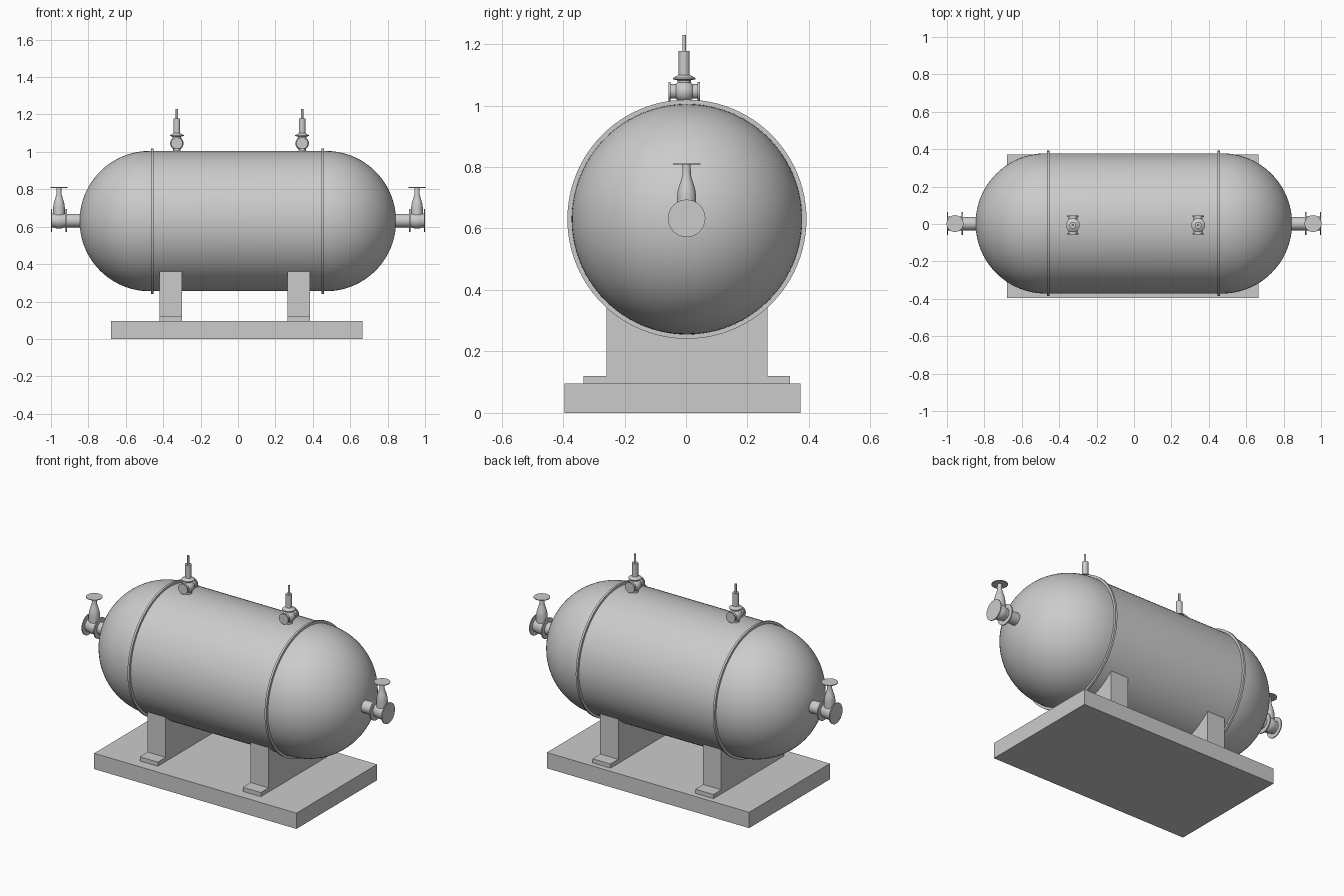
import bpy, bmesh, math
from mathutils import Vector, Matrix

if "Cube" in bpy.data.objects:
    bpy.data.objects.remove(bpy.data.objects["Cube"])

TZ, TY, R = 0.63, 0.003, 0.375   # tank axis height, y offset, radius


def finish(name, bm, loc, smooth=True):
    bmesh.ops.recalc_face_normals(bm, faces=bm.faces)
    me = bpy.data.meshes.new(name)
    bm.to_mesh(me)
    bm.free()
    ob = bpy.data.objects.new(name, me)
    ob.location = loc
    bpy.context.collection.objects.link(ob)
    if smooth:
        bpy.ops.object.select_all(action='DESELECT')
        bpy.context.view_layer.objects.active = ob
        ob.select_set(True)
        bpy.ops.object.shade_smooth_by_angle(angle=math.radians(35))
    return ob


def lathe(name, profile, loc, axis='Z', segs=32):
    """Revolve (radius, height) points about the chosen axis."""
    bm = bmesh.new()
    vs = [bm.verts.new((r, 0, h)) for r, h in profile]
    es = [bm.edges.new(p) for p in zip(vs, vs[1:])]
    bmesh.ops.spin(bm, geom=vs + es, axis=(0, 0, 1), cent=(0, 0, 0),
                   steps=segs, angle=2 * math.pi, use_duplicate=False)
    bmesh.ops.remove_doubles(bm, verts=bm.verts, dist=1e-5)
    bm.transform(Matrix.Rotation(math.pi / 2, 4, 'Y') if axis == 'X' else
                 Matrix.Rotation(-math.pi / 2, 4, 'X') if axis == 'Y' else Matrix())
    return finish(name, bm, loc)


def prism(name, outline, x0, x1):
    """Extrude a (y, z) outline from x0 to x1."""
    bm = bmesh.new()
    f = bm.faces.new([bm.verts.new((x0, y, z)) for y, z in outline])
    ext = bmesh.ops.extrude_face_region(bm, geom=[f])['geom']
    bmesh.ops.translate(bm, vec=(x1 - x0, 0, 0),
                        verts=[v for v in ext if isinstance(v, bmesh.types.BMVert)])
    return finish(name, bm, (0, 0, 0), smooth=False)


# Base slab
prism("base_slab", [(-0.395, 0), (0.372, 0), (0.372, 0.095), (-0.395, 0.095)], -0.68, 0.665)

# Saddles with feet and a curved cradle
a = math.asin(0.262 / R)
cradle = [(TY + R * math.sin(t), TZ - R * math.cos(t))
          for t in (a - 2 * a * i / 24 for i in range(25))]
for side, x in (("left", -0.36), ("right", 0.325)):
    y0, y1 = cradle[-1][0], cradle[0][0]
    prism(side + "_saddle",
          [(y0, 0.12), (-0.333, 0.12), (-0.333, 0.095), (0.339, 0.095), (0.339, 0.12),
           (y1, 0.12)] + cradle, x - 0.06, x + 0.06)

# Tank shell with hemispherical ends
N = 24
cap = [(R * math.sin(math.pi / 2 * i / N), R * math.cos(math.pi / 2 * i / N)) for i in range(N + 1)]
lathe("tank_shell", [(r, -0.472 - h) for r, h in cap] + [(r, 0.47 + h) for r, h in reversed(cap)],
      (0, TY, TZ), 'X', 96)

# Seam rings
for side, x in (("left", -0.459), ("right", 0.453)):
    lathe(side + "_seam_ring", [(0.37, -0.006), (0.389, -0.006), (0.389, 0.006), (0.37, 0.006)],
          (x, TY, TZ), 'X', 96)

# End valves: pipe, flanges, body, bonnet and handwheel
for side, s, x in (("left", -1, -0.957), ("right", 1, 0.957)):
    body = [(0, -0.13), (0.036, -0.13), (0.036, -0.043), (0.061, -0.043), (0.061, -0.036),
            (0.037, -0.036), (0.037, -0.03), (0.042, -0.015), (0.044, 0), (0.042, 0.015),
            (0.037, 0.03), (0.037, 0.037), (0.061, 0.037), (0.061, 0.043), (0, 0.043)]
    lathe(side + "_outlet_valve_body", [(r, s * h) for r, h in body], (x, 0.002, 0.633), 'X')
    lathe(side + "_outlet_valve_bonnet",
          [(0, 0), (0.031, 0.0), (0.031, 0.07), (0.029, 0.088), (0.025, 0.104), (0.019, 0.122),
           (0.014, 0.14), (0.013, 0.178), (0, 0.178)], (x, 0.002, 0.633))
    lathe(side + "_outlet_handwheel", [(0, 0), (0.045, 0), (0.045, 0.004), (0, 0.004)],
          (x, 0.002, 0.808))

# Relief valves on top of the tank
for side, x in (("left", -0.327), ("right", 0.343)):
    y, z = -0.006, 1.046
    ball = [(0.036 * math.sin(math.pi * i / 16), -0.036 * math.cos(math.pi * i / 16))
            for i in range(17)]
    lathe(side + "_relief_valve_ball", ball, (x, y, z))
    lathe(side + "_relief_valve_ports",
          [(0, -0.051), (0.031, -0.051), (0.031, -0.044), (0.024, -0.044), (0.024, 0.044),
           (0.031, 0.044), (0.031, 0.051), (0, 0.051)], (x, y, z), 'Y')
    lathe(side + "_relief_valve_neck", [(0, -0.05), (0.02, -0.05), (0.02, 0), (0, 0)], (x, y, z))
    lathe(side + "_relief_valve_stem",
          [(0, 0), (0.022, 0.0), (0.022, 0.036), (0.037, 0.039), (0.037, 0.043), (0.018, 0.054),
           (0.018, 0.132), (0.006, 0.132), (0.006, 0.184), (0, 0.184)], (x, y, z))
